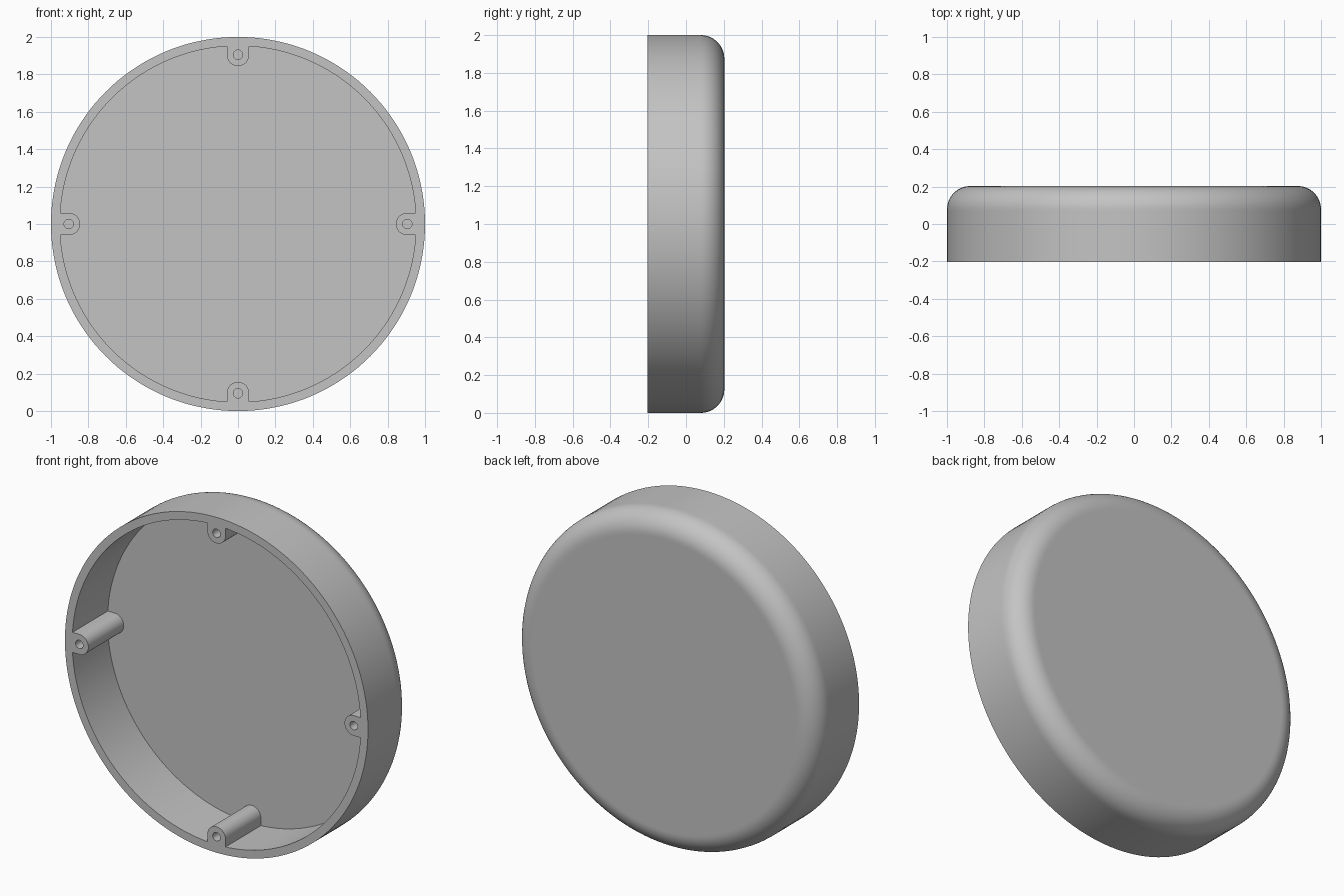
import bpy, bmesh
from math import sin, cos, pi, radians
from mathutils import Matrix, Vector

cube = bpy.data.objects.get("Cube")
if cube:
    bpy.data.objects.remove(cube, do_unlink=True)

RADIUS, INNER, HALF = 1.0, 0.952, 0.203
FLOOR, FILLET = 0.13, 0.125
BOSS_AT, BOSS_R, HOLE_R = 0.905, 0.06, 0.025
CENTRE = Matrix.Translation((0, 0, 1))

grey = bpy.data.materials.new("light grey plastic")
grey.use_nodes = True
colour = (0.55, 0.55, 0.55, 1)
grey.diffuse_color = colour
grey.node_tree.nodes["Principled BSDF"].inputs["Base Color"].default_value = colour


def make_object(name, bm):
    bmesh.ops.recalc_face_normals(bm, faces=bm.faces)
    bm.transform(CENTRE)
    mesh = bpy.data.meshes.new(name)
    bm.to_mesh(mesh)
    bm.free()
    mesh.materials.append(grey)
    obj = bpy.data.objects.new(name, mesh)
    bpy.context.collection.objects.link(obj)
    return obj


def lathe(name, profile, steps):
    """Revolve (radius, y) points about the y axis."""
    bm = bmesh.new()
    verts = [bm.verts.new((r, y, 0)) for r, y in profile]
    edges = [bm.edges.new(pair) for pair in zip(verts, verts[1:])]
    bmesh.ops.spin(bm, geom=verts + edges, cent=(0, 0, 0), axis=(0, 1, 0),
                   angle=2 * pi, steps=steps)
    bmesh.ops.remove_doubles(bm, verts=bm.verts, dist=1e-5)
    return make_object(name, bm)


def four_prisms(name, outline, y0, y1):
    """Extrude a (radial, sideways) outline along y at each quarter turn."""
    bm = bmesh.new()
    for quarter in range(4):
        turn = Matrix.Rotation(quarter * pi / 2, 4, 'Y')
        face = bm.faces.new([bm.verts.new(turn @ Vector((u, y0, w))) for u, w in outline])
        result = bmesh.ops.extrude_face_region(bm, geom=[face], use_keep_orig=True)
        moved = [v for v in result["geom"] if isinstance(v, bmesh.types.BMVert)]
        bmesh.ops.translate(bm, verts=moved, vec=(0, y1 - y0, 0))
    return make_object(name, bm)


def arc(cx, cy, r, start, end, n):
    angles = [radians(start + (end - start) * i / n) for i in range(n + 1)]
    return [(cx + r * cos(a), cy + r * sin(a)) for a in angles]


# Hollow round cover with a rounded back edge
edge = arc(RADIUS - FILLET, HALF - FILLET, FILLET, 0, 90, 14)
profile = ([(0, FLOOR), (INNER, FLOOR), (INNER, -HALF), (RADIUS, -HALF),
            (RADIUS, HALF - FILLET - 0.01)] + edge
           + [(RADIUS - FILLET - 0.01, HALF), (0, HALF)])
cover = lathe("round_cover", profile, 144)

# Screw bosses joined to the inner wall
outline = ([(0.975, BOSS_R)] + arc(BOSS_AT, 0, BOSS_R, 90, 270, 20)
           + [(0.975, -BOSS_R)])
bosses = four_prisms("screw_bosses", outline, -HALF, FLOOR + 0.02)

# Screw holes
holes = four_prisms("screw_hole_cutters", arc(BOSS_AT, 0, HOLE_R, 0, 360, 24)[:-1],
                    -HALF - 0.05, FLOOR - 0.03)

bpy.ops.object.select_all(action='DESELECT')
cover.select_set(True)
bpy.context.view_layer.objects.active = cover
for tool, operation in ((bosses, 'UNION'), (holes, 'DIFFERENCE')):
    tool.hide_render = True
    mod = cover.modifiers.new(tool.name, 'BOOLEAN')
    mod.object, mod.operation, mod.solver = tool, operation, 'EXACT'
    bpy.ops.object.modifier_apply(modifier=mod.name)
    bpy.data.objects.remove(tool, do_unlink=True)

bpy.ops.object.shade_smooth_by_angle(angle=radians(30))
